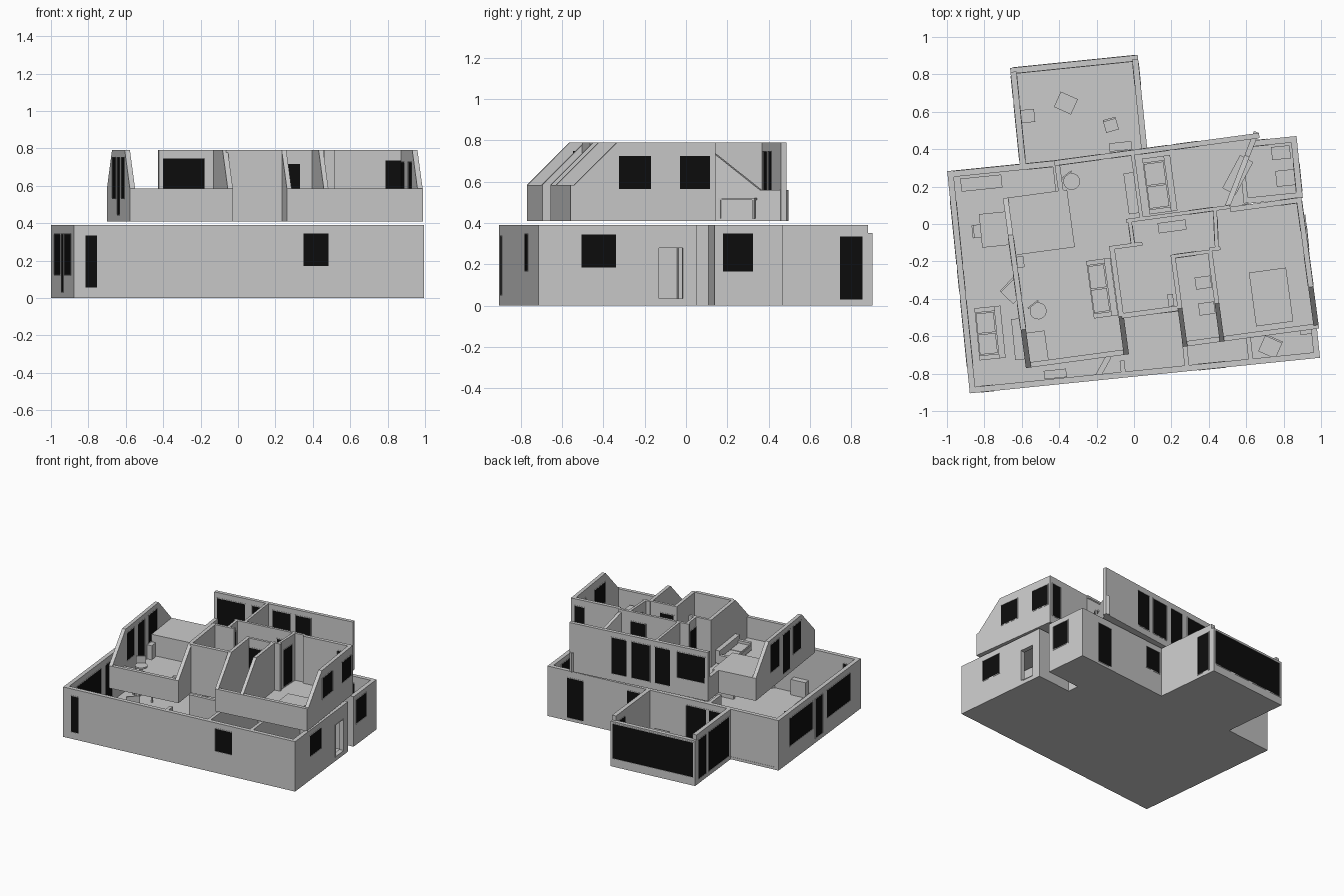
import bpy, bmesh, math
from mathutils import Matrix, Vector

if "Cube" in bpy.data.objects:
    bpy.data.objects.remove(bpy.data.objects["Cube"])

glass = bpy.data.materials.new("dark_glass")
glass.diffuse_color = (0.004, 0.004, 0.004, 1)
glass.use_nodes = True
glass.node_tree.nodes["Principled BSDF"].inputs["Base Color"].default_value = glass.diffuse_color
GROUND = Matrix.Rotation(math.radians(5.8), 4, 'Z')
UPPER = Matrix.Rotation(math.radians(7.7), 4, 'Z')
frame = GROUND          # storey frame used by the helpers


def finish(name, bm, mat=None):
    bmesh.ops.recalc_face_normals(bm, faces=bm.faces)
    me = bpy.data.meshes.new(name)
    bm.to_mesh(me)
    bm.free()
    ob = bpy.data.objects.new(name, me)
    bpy.context.collection.objects.link(ob)
    if mat:
        me.materials.append(mat)
    return ob


def block(bm, M, x0, x1, y0, y1, z0, za, zb=None):
    """Box whose top may slope from za at x0 to zb at x1."""
    zb = za if zb is None else zb
    v = [bm.verts.new(M @ Vector(p)) for p in (
        (x0, y0, z0), (x1, y0, z0), (x1, y1, z0), (x0, y1, z0),
        (x0, y0, za), (x1, y0, zb), (x1, y1, zb), (x0, y1, za))]
    for f in ((3, 2, 1, 0), (4, 5, 6, 7), (0, 1, 5, 4), (1, 2, 6, 5), (2, 3, 7, 6), (3, 0, 4, 7)):
        bm.faces.new([v[i] for i in f])


def boxes(name, u, v, rot, parts):
    """Object made of boxes (x0, x1, y0, y1, z0, z1) about a local origin."""
    bm = bmesh.new()
    M = frame @ Matrix.Translation((u, v, 0)) @ Matrix.Rotation(math.radians(rot), 4, 'Z')
    for p in parts:
        block(bm, M, *p)
    return finish(name, bm)


def slab(name, pts, z0, z1):
    bm = bmesh.new()
    f = bm.faces.new([bm.verts.new(frame @ Vector((u, v, z0))) for u, v in pts])
    r = bmesh.ops.extrude_face_region(bm, geom=[f])
    bmesh.ops.translate(bm, vec=(0, 0, z1 - z0), verts=[g for g in r['geom'] if isinstance(g, bmesh.types.BMVert)])
    finish(name, bm)


def wall(name, a, b, z0, z1, t=0.032, holes=(), top=None):
    """Wall from a to b, thick to the left; holes (c0, c1, low, high, glazed) by plan coordinate."""
    a, b = Vector(a), Vector(b)
    d = b - a
    L = d.length
    ax = 0 if abs(d.x) > abs(d.y) else 1
    S = lambda c: (c - a[ax]) / d[ax] * L
    M = frame @ Matrix.Translation((a.x, a.y, 0)) @ Matrix.Rotation(math.atan2(d.y, d.x), 4, 'Z')
    prof = sorted((S(c), z) for c, z in top) if top else [(0, z1), (L, z1)]

    def height(s):
        for (s0, h0), (s1, h1) in zip(prof, prof[1:]):
            if s <= s1 + 1e-6:
                return h0 + (h1 - h0) * (s - s0) / (s1 - s0)
        return prof[-1][1]
    hs = [tuple(sorted((S(h[0]), S(h[1])))) + tuple(h[2:]) for h in holes]
    cuts = sorted({round(c, 5) for c in [0, L] + [p[0] for p in prof] + [x for h in hs for x in h[:2]]})
    bm = bmesh.new()
    for s0, s1 in zip(cuts, cuts[1:]):
        mid = (s0 + s1) / 2
        h = next((h for h in hs if h[0] < mid < h[1]), None)
        if h:
            block(bm, M, s0, s1, 0, t, z0, h[2])
            z = h[3]
        else:
            z = z0
        if height(mid) > z + 0.002:
            block(bm, M, s0, s1, 0, t, z, height(s0), height(s1))
    finish(name, bm)
    for i, (s0, s1, lo, hi, glazed) in enumerate(hs):
        # thin frame, then the dark pane
        bm = bmesh.new()
        e, w = 0.002, 0.005
        for x0, x1, p, q in ((s0, s0 + w, lo, hi), (s1 - w, s1, lo, hi), (s0, s1, lo, lo + w), (s0, s1, hi - w, hi)):
            block(bm, M, x0, x1, -e, t + e, p, q)
        finish(f"{name}_frame_{i}", bm)
        if glazed:
            bm = bmesh.new()
            block(bm, M, s0 + w, s1 - w, 0.001, t - 0.001, lo + w, hi - w)
            finish(f"{name}_pane_{i}", bm, glass)


def cabinet(name, u, v, w, d, z0, h, rot=0):
    boxes(name, u, v, rot, [(-w/2, w/2, -d/2, d/2, z0, z0 + h)])


def sofa(name, u, v, z, w=0.14, l=0.3, rot=0):
    x, y = w / 2, l / 2
    boxes(name, u, v, rot, [(-x, x, -y, y, z + .01, z + .045), (x - .035, x, -y, y, z + .045, z + .11),
                            (-x, x, -y, -y + .025, z + .045, z + .075), (-x, x, y - .025, y, z + .045, z + .075),
                            (-x + .005, x - .04, -y + .03, -.003, z + .045, z + .058),
                            (-x + .005, x - .04, .003, y - .03, z + .045, z + .058)])


def table(name, u, v, z, w, l, rot=0, h=0.1):
    x, y = w / 2, l / 2
    legs = [(i*(x-.008)-.006, i*(x-.008)+.006, j*(y-.008)-.006, j*(y-.008)+.006, z, z+h)
            for i in (-1, 1) for j in (-1, 1)]
    boxes(name, u, v, rot, legs + [(-x, x, -y, y, z + h - .01, z + h)])


def chair(name, u, v, z, w=0.08, rot=0):
    x = w / 2
    table(name + "_seat", u, v, z, w, w, rot, 0.06)
    boxes(name + "_back", u, v, rot, [(-x, x, x - .01, x, z + .06, z + .13)])


def stool(name, u, v, z):
    bm = bmesh.new()
    for r, z0, h in ((.045, .055, .012), (.01, .0, .055), (.035, 0, .008)):
        bmesh.ops.create_cone(bm, cap_ends=True, segments=20, radius1=r, radius2=r, depth=h,
                              matrix=frame @ Matrix.Translation((u, v, z + z0 + h / 2)))
    finish(name, bm)
    boxes(name + "_back", u, v, 30, [(-.035, .035, .04, .048, z + .06, z + .12)])


# ---- ground storey shell
H = 0.39
slab("ground_floor", [(-.965, -.812), (.917, -.812), (.917, -.043), (.62, -.043), (.62, .047), (.912, .047), (.912, .378),
                      (.111, .378), (.111, .897), (-.575, .897), (-.575, .382), (-.965, .382)], 0, .02)
wall("front_wall", (-.965, -.812), (.917, -.812), 0, H, holes=[(-.906, -.836, .05, .34, 1), (.264, .41, .165, .35, 1)])
wall("right_wall", (.917, -.812), (.917, -.043), 0, H,
     holes=[(-.606, -.43, .18, .35, 1), (-.229, -.104, .03, .285, 0)])
wall("porch_front", (.917, -.043), (.62, -.043), 0, H)
wall("porch_inner", (.62, -.043), (.62, .047), 0, H)
wall("porch_back", (.62, .047), (.912, .047), 0, H)
wall("right_rear_wall", (.912, .047), (.912, .378), 0, H, holes=[(.083, .238, .16, .355, 1)])
wall("back_wall", (.912, .38), (-.965, .38), 0, H,
     holes=[(.757, .615, .02, .34, 1), (.27, .125, .17, .35, 1), (-.21, -.54, .03, .345, 1)])
wall("left_wall", (-.965, .382), (-.965, -.812), 0, H,
     holes=[(.222, -.12, .12, .345, 1), (-.15, -.265, .03, .345, 1), (-.31, -.667, .12, .345, 1)])
wall("annex_right", (.111, .378), (.111, .875), 0, H, holes=[(.733, .853, .025, .34, 1)])
wall("annex_back", (.111, .897), (-.575, .897), 0, .352, holes=[(.1, -.564, .06, .34, 1)])
wall("annex_left", (-.575, .875), (-.575, .38), 0, H, holes=[(.855, .73, .03, .345, 1), (.70, .40, .03, .345, 1)])

# ---- ground storey partitions
for i, (a, b, hole) in enumerate([
        ((-.40, .38), (-.40, .20), ()), ((-.125, -.81), (-.125, -.72), ()), ((.217, -.81), (.217, -.1), ()),
        ((.56, -.81), (.56, -.1), ()), ((-.1, -.1), (.62, -.1), ((.3, .42, .02, .3, 0),)),
        ((.62, .05), (.62, .38), ()), ((.1, .06), (.1, .38), ()), ((-.125, -.49), (.217, -.49), ())]):
    wall(f"ground_partition_{i}", a, b, .02, H, .025, hole)

# ---- ground storey furniture
sofa("living_sofa", -.825, -.502, .02, .14, .28)
table("dining_table", -.745, .046, .02, .15, .18)
chair("dining_chair", -.83, .046, .02, .07, 90)
cabinet("sideboard", -.79, .30, .22, .07, .02, .1)
chair("lounge_chair", -.68, -.29, .02, .1, 40)
cabinet("low_unit", -.67, -.55, .07, .22, .02, .09)
cabinet("front_unit", -.50, -.755, .12, .045, .02, .12)
boxes("leaning_board", -.24, -.74, 55, [(-.06, .06, -.015, .015, .02, .12)])
table("annex_table", -.297, .68, .02, .10, .09, -30)
chair("annex_chair", -.07, .54, .02, .07, 10)
cabinet("annex_unit", -.51, .632, .08, .07, .02, .1)
cabinet("annex_bench", -.03, .42, .12, .045, .02, .09)
cabinet("counter_a", .82, .30, .1, .07, .02, .12)
cabinet("counter_b", .83, .163, .1, .085, .02, .12)
chair("study_chair", .66, -.725, .02, .1, -30)
cabinet("corner_desk", .87, -.665, .09, .03, .02, .1)

# ---- upper storey shell with sloped gable tops
frame = UPPER
B, K, T = .41, .585, .79
slab("upper_floor", [(-.676, -.686), (-.12, -.686), (-.12, -.492), (.171, -.492), (.171, -.686), (.906, -.686),
                     (.906, .022), (.521, .022), (.727, .393), (-.378, .393), (-.378, .23), (-.676, .23)], B, B + .012)
wall("front_knee_left", (-.676, -.686), (-.12, -.686), B, K, .028)
wall("front_knee_right", (.171, -.686), (.906, -.686), B, K, .028)
wall("recess_wall", (-.13, -.492), (.171, -.492), B, T, .028)
wall("right_gable", (.906, -.686), (.906, .022), B, T, .028, top=[(-.686, K), (-.667, K), (-.46, T), (.022, T)],
     holes=[(-.455, -.289, .56, .73, 1), (-.157, .004, .56, .73, 1)])
wall("rear_wing_wall", (.906, .022), (.521, .022), B, T, .028, holes=[(.885, .79, .47, .74, 1)])
wall("diagonal_wall", (.521, .022), (.727, .393), B, T, .028,
     top=[(.022, .77), (.083, .72), (.272, .56), (.393, .56)])
wall("upper_back_wall", (.727, .393), (-.378, .393), B, T, .028,
     holes=[(.396, .267, .46, .75, 1), (.235, .082, .46, .75, 1), (.05, -.08, .46, .75, 1), (-.128, -.36, .54, .75, 1)])
wall("back_return", (-.378, .393), (-.378, .23), B, K, .028)
wall("left_gable", (-.676, .23), (-.676, -.686), B, T, .028, top=[(.23, K), (.03, T), (-.48, T), (-.686, K)],
     holes=[(.013, -.135, .53, .755, 1), (-.18, -.30, .44, .755, 1), (-.343, -.47, .53, .755, 1)])
boxes("eaves_block", 0, 0, 0, [(-.648, -.33, -.08, .23, B, K), (-.676, -.648, .2, .23, B, K)])

# ---- upper storey partitions
slope = lambda v0: [(v0, T), (-.48, T), (-.686, K)]
wall("stair_side_left", (-.148, -.11), (-.148, -.686), B, T, .028, top=slope(-.11))
wall("stair_side_right", (.171, -.20), (.171, -.686), B, T, .025, top=slope(-.20))
wall("bath_side", (.37, -.20), (.37, -.686), B, T, .025, top=slope(-.20))
for i, (a, b, hole) in enumerate([
        ((.053, .02), (.053, .39), ()), ((-.04, .012), (.521, .012), ((.30, .43, .425, .72, 1),)),
        ((-.01, -.11), (-.01, .02), ((-.1, -.005, .425, .72, 1),)), ((-.148, -.12), (.03, -.12), ()),
        ((.171, -.21), (.395, -.21), ((.19, .31, .425, .72, 1),)),
        ((.43, -.2), (.45, .02), ((-.15, -.02, .425, .72, 1),)), ((.38, -.2), (.44, -.2), ())]):
    wall(f"upper_partition_{i}", a, b, B, T, .02, hole)

# ---- upper storey furniture
F = B + .012
sofa("lounge_sofa", -.215, -.317, F, .13, .31)
sofa("bedroom_sofa", .165, .19, F, .15, .3)
cabinet("bed", .674, -.485, .2, .29, F, .07)
cabinet("wardrobe", .01, .165, .06, .22, F, .13)
table("diagonal_desk", .585, .185, F, .08, .2, -36)
stool("desk_stool", -.57, -.392, F)
stool("bedroom_stool", -.30, .27, F)
cabinet("gable_desk", -.60, -.58, .1, .16, F, .09)
cabinet("chimney_stub", -.64, -.12, .06, .06, F, .11)
cabinet("landing_unit", .20, -.04, .15, .055, F, .09)
for i, v in enumerate((-.36, -.5)):
    cabinet(f"bath_unit_{i}", .325, v, .085, .065, F, .08)
cabinet("bath_basin", .14, -.43, .03, .065, F, .1)
